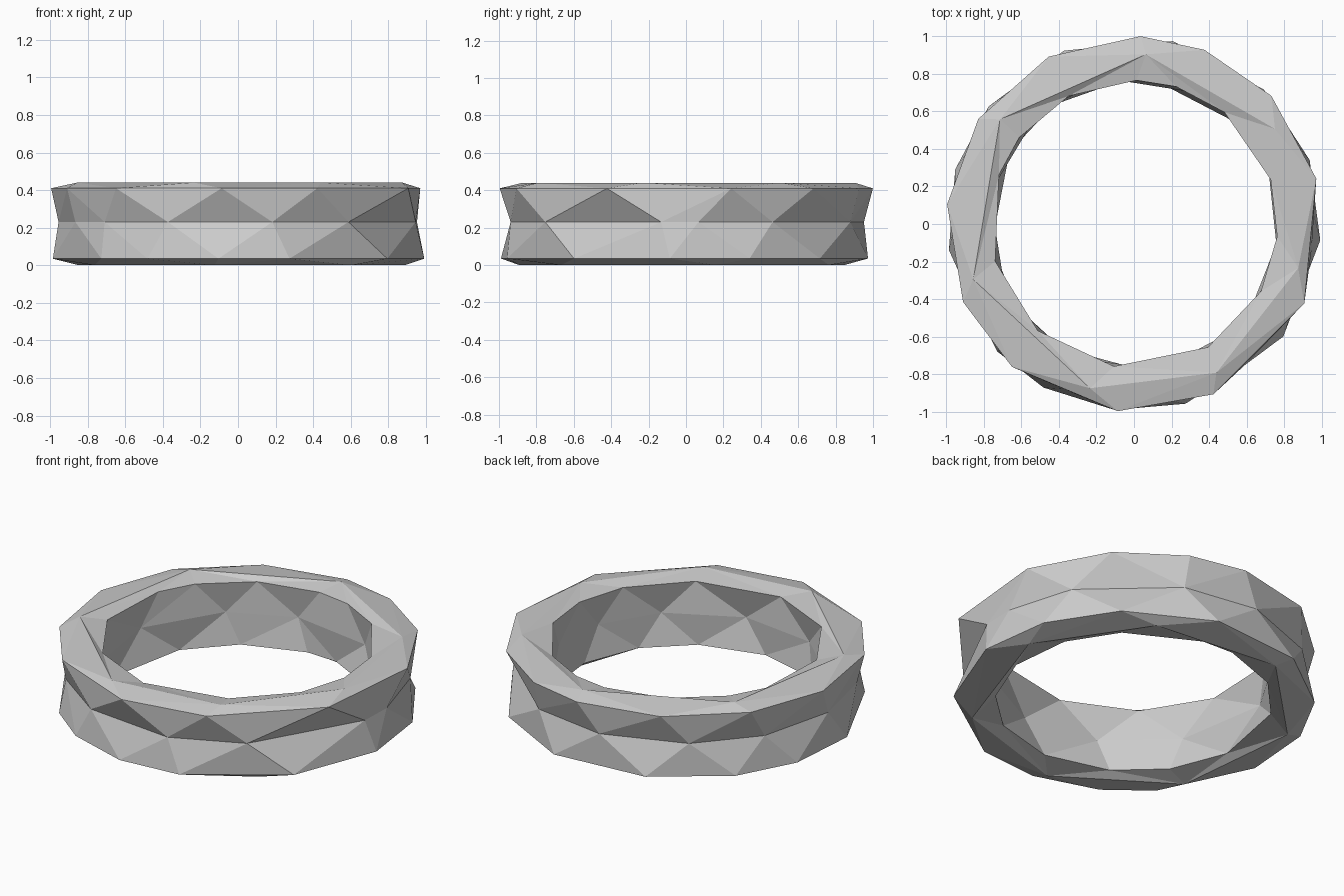
import bpy, bmesh
from math import radians, cos, sin

if "Cube" in bpy.data.objects:
    bpy.data.objects.remove(bpy.data.objects["Cube"])

# Loops around the band section: (radius, height, angles in degrees)
LOOPS = [
    # outer bottom, pinched outer middle, outer top
    (0.995, 0.035, [20, 46, 78, 112, 141, 163, 188, 223, 241, 264, 286, 323, 355]),
    (0.955, 0.23, [4, 29, 67, 95, 126, 152, 180, 205, 222, 247, 281, 308, 352]),
    (1.0, 0.41, [14, 43, 68, 88, 117, 146, 174, 204.5, 229.5, 265, 295, 335]),
    # top crest
    (0.905, 0.44, [34, 86, 142, 199, 255, 299, 345]),
    # inner top, inner middle, inner bottom
    (0.765, 0.415, [18, 51, 73, 89, 117, 143, 160, 195, 228, 262, 301, 332, 355]),
    (0.785, 0.22, [8, 35, 62, 100, 130, 168, 210, 245, 280, 315, 343]),
    (0.765, 0.03, [20, 45, 80, 95, 124, 150, 188, 215, 240, 270, 300, 325, 352]),
    # bottom crest
    (0.90, 0.0, [10, 58, 110, 160, 212, 262, 312]),
]


def stitch(bm, a, b):
    """Fill between two loops of (angle, vert), always taking the shorter diagonal."""
    n, m = len(a), len(b)
    start = min(range(m), key=lambda k: abs((b[k][0] - a[0][0] + 180) % 360 - 180))
    base = b[start][0]
    shift = (base - a[0][0] + 180) % 360 - 180 + a[0][0] - base

    def av(i):
        return a[i % n][0] + 360 * (i // n), a[i % n][1]

    def bv(j):
        k = start + j
        return b[k % m][0] + 360 * (k // m) + shift, b[k % m][1]

    i = j = 0
    while i < n or j < m:
        step_a = abs(av(i + 1)[0] - bv(j)[0])
        step_b = abs(bv(j + 1)[0] - av(i)[0])
        if j == m or (i < n and step_a <= step_b):
            bm.faces.new((av(i)[1], av(i + 1)[1], bv(j)[1]))
            i += 1
        else:
            bm.faces.new((av(i)[1], bv(j + 1)[1], bv(j)[1]))
            j += 1


# Faceted ring band
bm = bmesh.new()
rings = [[(t, bm.verts.new((r * cos(radians(t)), r * sin(radians(t)), z))) for t in angles]
         for r, z, angles in LOOPS]
for k, ring in enumerate(rings):
    stitch(bm, ring, rings[(k + 1) % len(rings)])
bmesh.ops.recalc_face_normals(bm, faces=bm.faces)

mesh = bpy.data.meshes.new("faceted_ring")
bm.to_mesh(mesh)
bm.free()
bpy.context.collection.objects.link(bpy.data.objects.new("faceted_ring", mesh))
